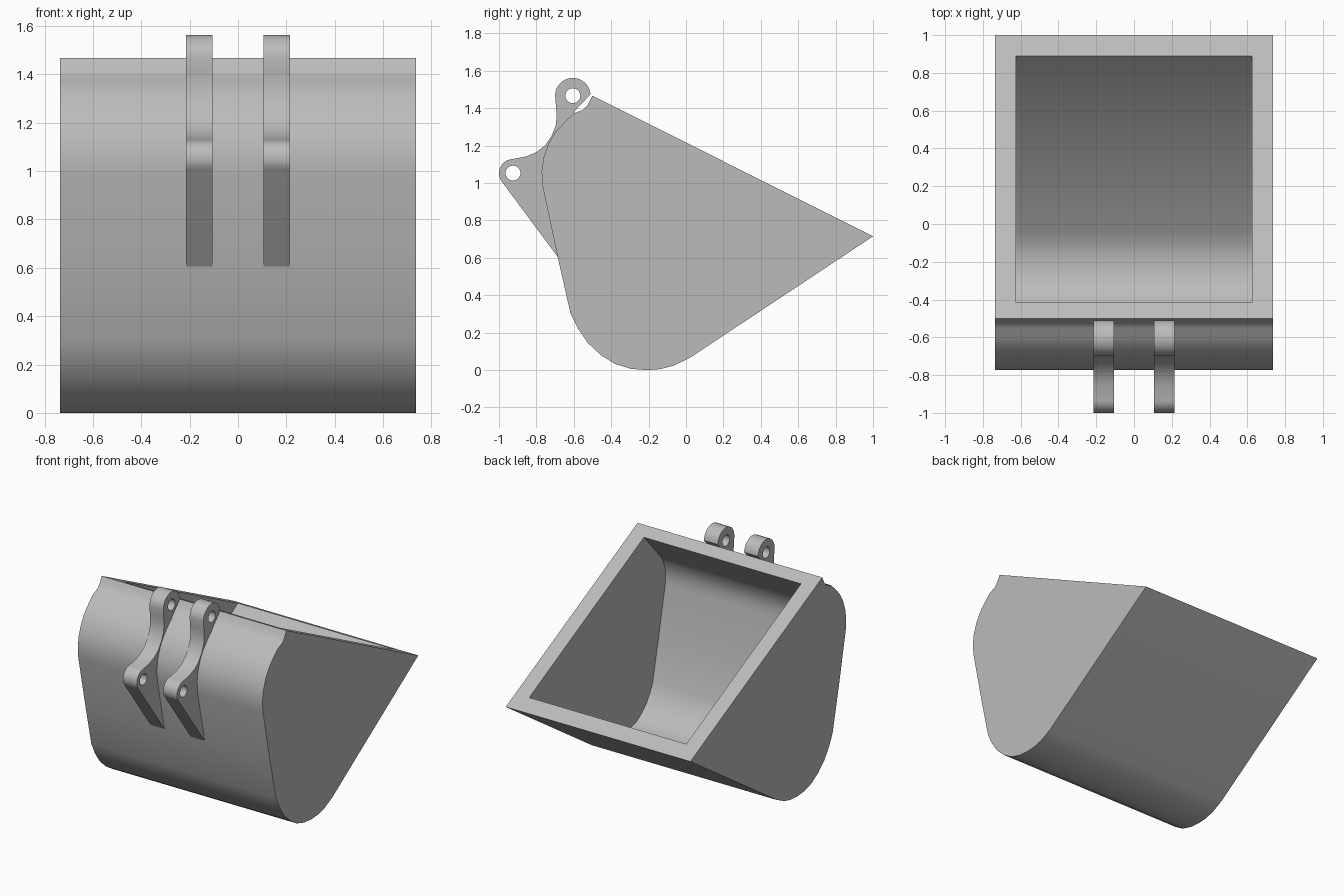
import bpy, bmesh, math
from mathutils import Vector

cube = bpy.data.objects.get("Cube")
if cube:
    bpy.data.objects.remove(cube, do_unlink=True)

steel = bpy.data.materials.new("grey_steel")
steel.use_nodes = True
GREY = (0.5, 0.5, 0.5, 1)
steel.diffuse_color = GREY
steel.node_tree.nodes["Principled BSDF"].inputs["Base Color"].default_value = GREY


def prism(name, outline, x0, x1):
    """Extrude a side outline of (y, z) points from x0 to x1."""
    bm = bmesh.new()
    face = bm.faces.new([bm.verts.new((x0, y, z)) for y, z in outline])
    out = bmesh.ops.extrude_face_region(bm, geom=[face])
    moved = [v for v in out["geom"] if isinstance(v, bmesh.types.BMVert)]
    bmesh.ops.translate(bm, verts=moved, vec=(x1 - x0, 0, 0))
    bmesh.ops.recalc_face_normals(bm, faces=bm.faces)
    mesh = bpy.data.meshes.new(name)
    bm.to_mesh(mesh)
    bm.free()
    mesh.materials.append(steel)
    obj = bpy.data.objects.new(name, mesh)
    bpy.context.collection.objects.link(obj)
    return obj


def arc(centre, radius, start, end, steps):
    angles = [math.radians(start + (end - start) * i / steps) for i in range(steps + 1)]
    return [(centre[0] + radius * math.cos(a), centre[1] + radius * math.sin(a)) for a in angles]


def activate(obj):
    bpy.ops.object.select_all(action="DESELECT")
    obj.select_set(True)
    bpy.context.view_layer.objects.active = obj


def cut(obj, cutter):
    cutter.hide_render = True
    mod = obj.modifiers.new("cut", "BOOLEAN")
    mod.operation, mod.solver, mod.object = "DIFFERENCE", "EXACT", cutter
    activate(obj)
    bpy.ops.object.modifier_apply(modifier=mod.name)
    bpy.data.objects.remove(cutter, do_unlink=True)


def smooth(obj):
    activate(obj)
    bpy.ops.object.shade_smooth_by_angle(angle=math.radians(32))


def inset(points, distance):
    """Offset the inner points of a path to its left side."""
    result = []
    for a, b, c in zip(points, points[1:], points[2:]):
        a, b, c = Vector(a), Vector(b), Vector(c)
        d = ((b - a).normalized() + (c - b).normalized()).normalized()
        result.append((b.x - d.y * distance, b.y + d.x * distance))
    return result


# Bucket shell: lip, rounded back, curved heel and straight floor
HALF, WALL = 0.735, 0.11
lip = [(-0.5, 1.467), (-0.525, 1.417), (-0.55, 1.392), (-0.6, 1.372)]
back = [(-0.65, 1.325), (-0.7, 1.27), (-0.735, 1.21), (-0.762, 1.135), (-0.772, 1.06),
        (-0.766, 0.98), (-0.685, 0.6), (-0.618, 0.305), (-0.578, 0.222), (-0.524, 0.144),
        (-0.455, 0.08), (-0.38, 0.033), (-0.295, 0.007), (-0.21, 0), (-0.14, 0.005),
        (-0.07, 0.022), (0.02, 0.065)]
edge = [(1.0, 0.715)]
bucket = prism("bucket_shell", lip + back + edge, -HALF, HALF)

# Hollow: same profile inset by the wall thickness, open through the rim
hollow = [(-0.37, 1.514), (-0.415, 1.424)] + inset(back + edge, WALL) + [(0.89, 0.77), (0.935, 0.86)]
cut(bucket, prism("hollow_cutter", hollow, WALL - HALF, HALF - WALL))
smooth(bucket)

# Mounting lugs: two pin eyes joined by a curved web, rooted in the back wall
UPPER, LOWER = (-0.605, 1.467), (-0.925, 1.053)
lug = arc(UPPER, 0.095, 5, 180, 14)
lug += [(-0.695, 1.41), (-0.691, 1.36), (-0.697, 1.305), (-0.72, 1.25), (-0.755, 1.2),
        (-0.8, 1.165), (-0.855, 1.142)]
lug += arc(LOWER, 0.075, 95, 218, 10)
lug += [(-0.682, 0.6), (-0.64, 0.63), (-0.71, 1.0), (-0.715, 1.1), (-0.66, 1.24),
        (-0.57, 1.34), (-0.6, 1.38)]
for side, start in (("right", -0.215), ("left", 0.105)):
    obj = prism(side + "_mounting_lug", lug, start, start + 0.11)
    for centre in (UPPER, LOWER):
        hole = arc(centre, 0.04, 0, 345, 23)
        cut(obj, prism("pin_cutter", hole, start - 0.1, start + 0.21))
    smooth(obj)
